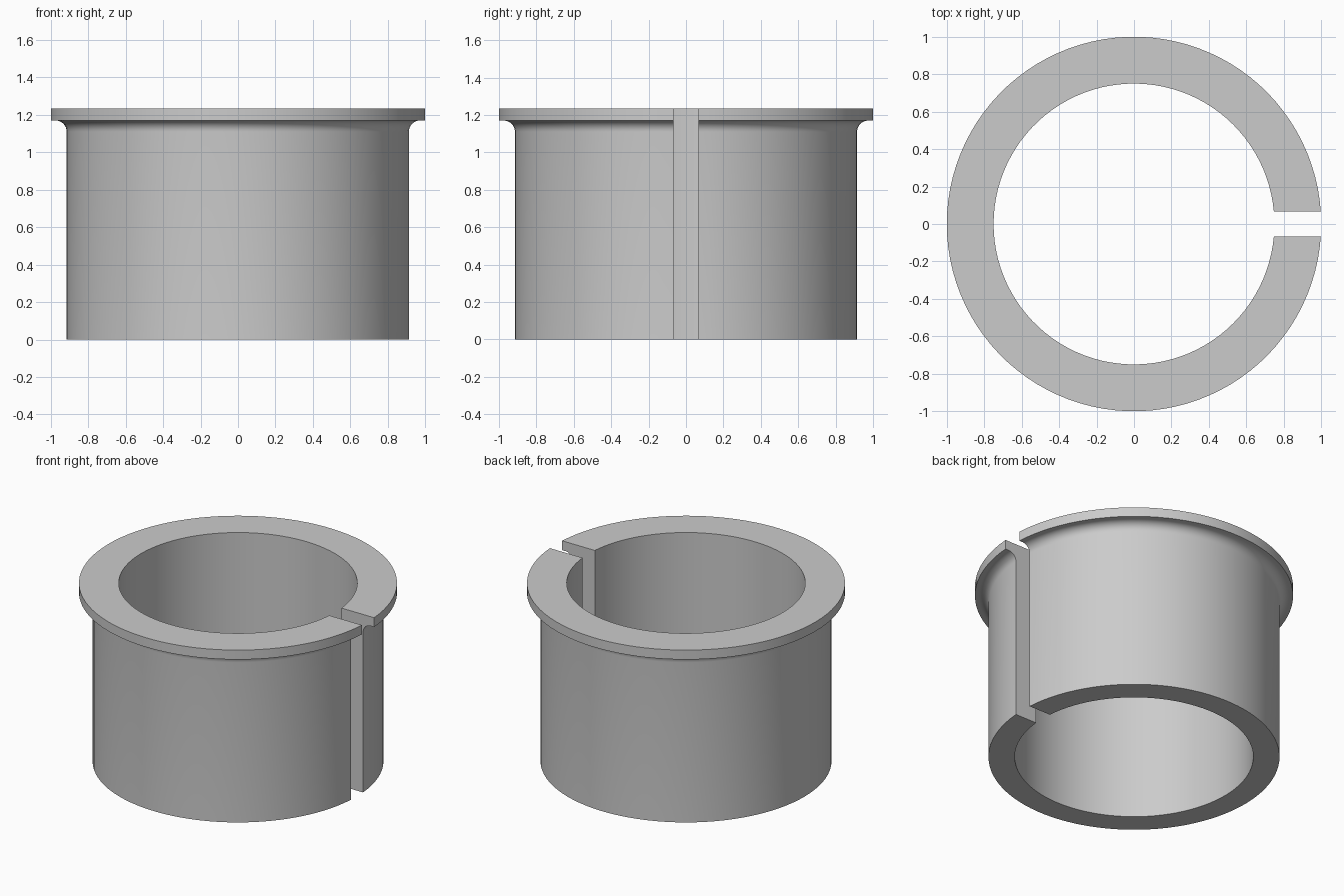
import bpy, bmesh, math

if "Cube" in bpy.data.objects:
    bpy.data.objects.remove(bpy.data.objects["Cube"])

SEGMENTS = 96
HALF_GAP = 0.067
FILLET = 0.06

# Cross-section (radius, height): bore, sleeve, fillet under the flange, flange rim
profile = [(0.75, 1.235), (0.75, 0.0), (0.915, 0.0)]
for i in range(9):
    a = math.pi - i * math.pi / 16
    profile.append((0.915 + FILLET + FILLET * math.cos(a),
                    1.17 - FILLET + FILLET * math.sin(a)))
profile += [(1.0, 1.17), (1.0, 1.235)]

# Sweep the section around z, starting and ending on the flat slot walls at +x
bm = bmesh.new()
rings = []
for s in range(SEGMENTS + 1):
    ring = []
    for r, z in profile:
        start = math.asin(HALF_GAP / r)
        a = start + (2 * math.pi - 2 * start) * s / SEGMENTS
        ring.append(bm.verts.new((r * math.cos(a), r * math.sin(a), z)))
    rings.append(ring)
n = len(profile)
for r0, r1 in zip(rings, rings[1:]):
    for i in range(n):
        j = (i + 1) % n
        bm.faces.new((r0[i], r0[j], r1[j], r1[i]))

# Slot walls
bm.faces.new(rings[0])
bm.faces.new(rings[-1])
bmesh.ops.recalc_face_normals(bm, faces=bm.faces)

mesh = bpy.data.meshes.new("split_flanged_bushing")
bm.to_mesh(mesh)
bm.free()
bushing = bpy.data.objects.new("split_flanged_bushing", mesh)
bpy.context.collection.objects.link(bushing)

# Plain grey
grey = bpy.data.materials.new("grey")
grey.diffuse_color = (0.6, 0.6, 0.6, 1)
grey.use_nodes = True
grey.node_tree.nodes["Principled BSDF"].inputs["Base Color"].default_value = grey.diffuse_color
mesh.materials.append(grey)

bpy.context.view_layer.objects.active = bushing
bushing.select_set(True)
bpy.ops.object.shade_smooth_by_angle(angle=math.radians(30))
